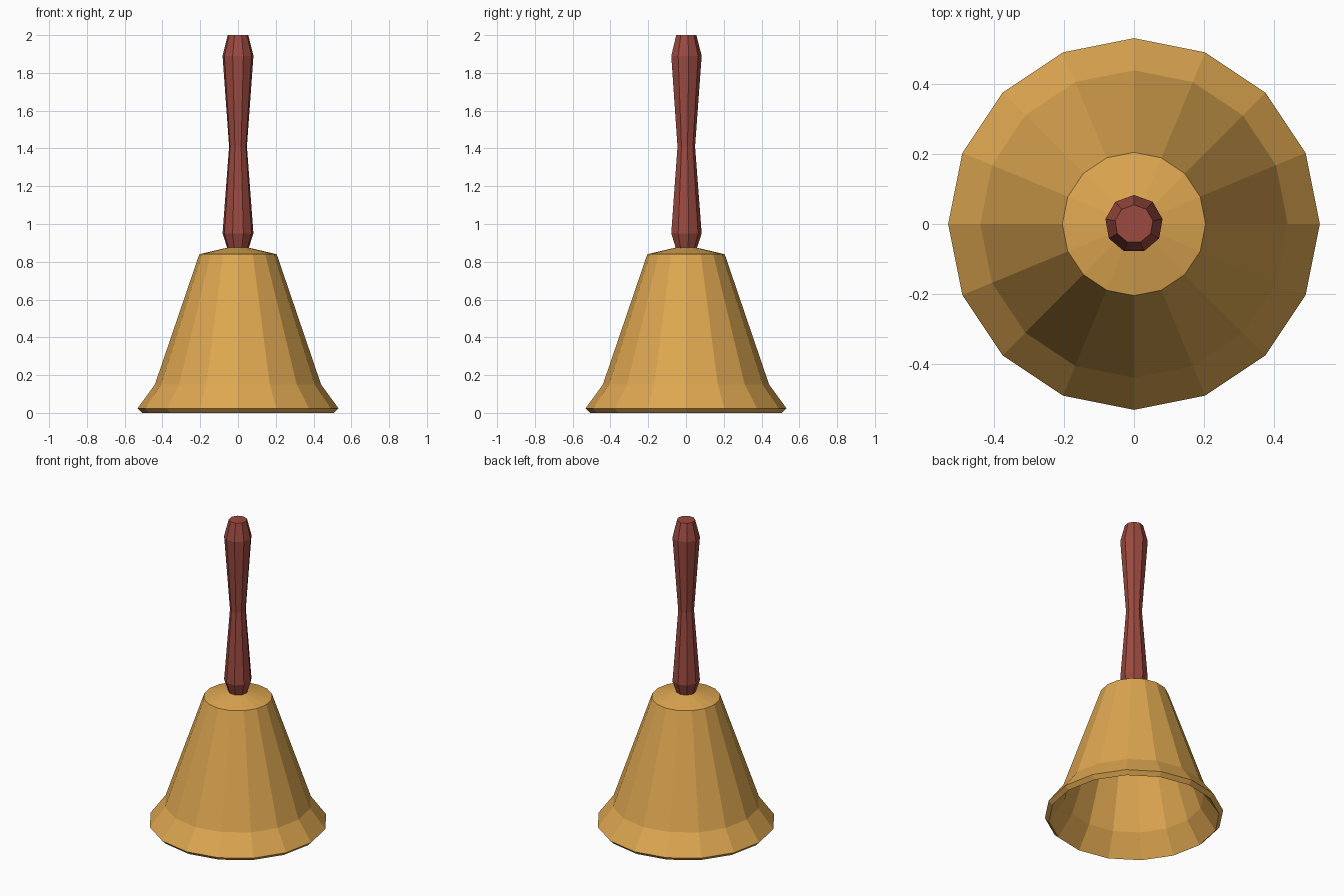
import bpy, bmesh, math

if "Cube" in bpy.data.objects:
    bpy.data.objects.remove(bpy.data.objects["Cube"])


def material(name, rgb):
    m = bpy.data.materials.new(name)
    m.diffuse_color = (*rgb, 1)
    m.use_nodes = True
    m.node_tree.nodes["Principled BSDF"].inputs["Base Color"].default_value = m.diffuse_color
    return m


def lathe(name, profile, sides, mat):
    """Turn a (radius, z) profile into a flat-faceted solid, first vertex on +y."""
    bm = bmesh.new()
    rings = []
    for r, z in profile:
        rings.append([bm.verts.new((r * math.sin(math.tau * i / sides),
                                    r * math.cos(math.tau * i / sides), z))
                      for i in range(sides)])
    for a, b in zip(rings, rings[1:]):
        for i in range(sides):
            j = (i + 1) % sides
            bm.faces.new((a[i], a[j], b[j], b[i]))
    bm.faces.new(rings[0])
    bm.faces.new(rings[-1])
    bmesh.ops.recalc_face_normals(bm, faces=bm.faces)
    me = bpy.data.meshes.new(name)
    bm.to_mesh(me)
    bm.free()
    me.materials.append(mat)
    ob = bpy.data.objects.new(name, me)
    bpy.context.collection.objects.link(ob)
    return ob


brass = material("brass", (0.73, 0.386, 0.082))
wood = material("red_wood", (0.33, 0.067, 0.05))

# Bell: outside from crown to rim, then back up the hollow inside
lathe("bell", [(0.055, 0.875), (0.205, 0.84), (0.44, 0.15), (0.532, 0.024),
               (0.508, 0.0), (0.415, 0.137), (0.185, 0.815), (0.05, 0.846)],
      16, brass)

# Waisted nine-sided handle
lathe("handle", [(0.055, 0.865), (0.083, 0.95), (0.048, 1.41),
                 (0.083, 1.89), (0.055, 2.0)], 9, wood)
